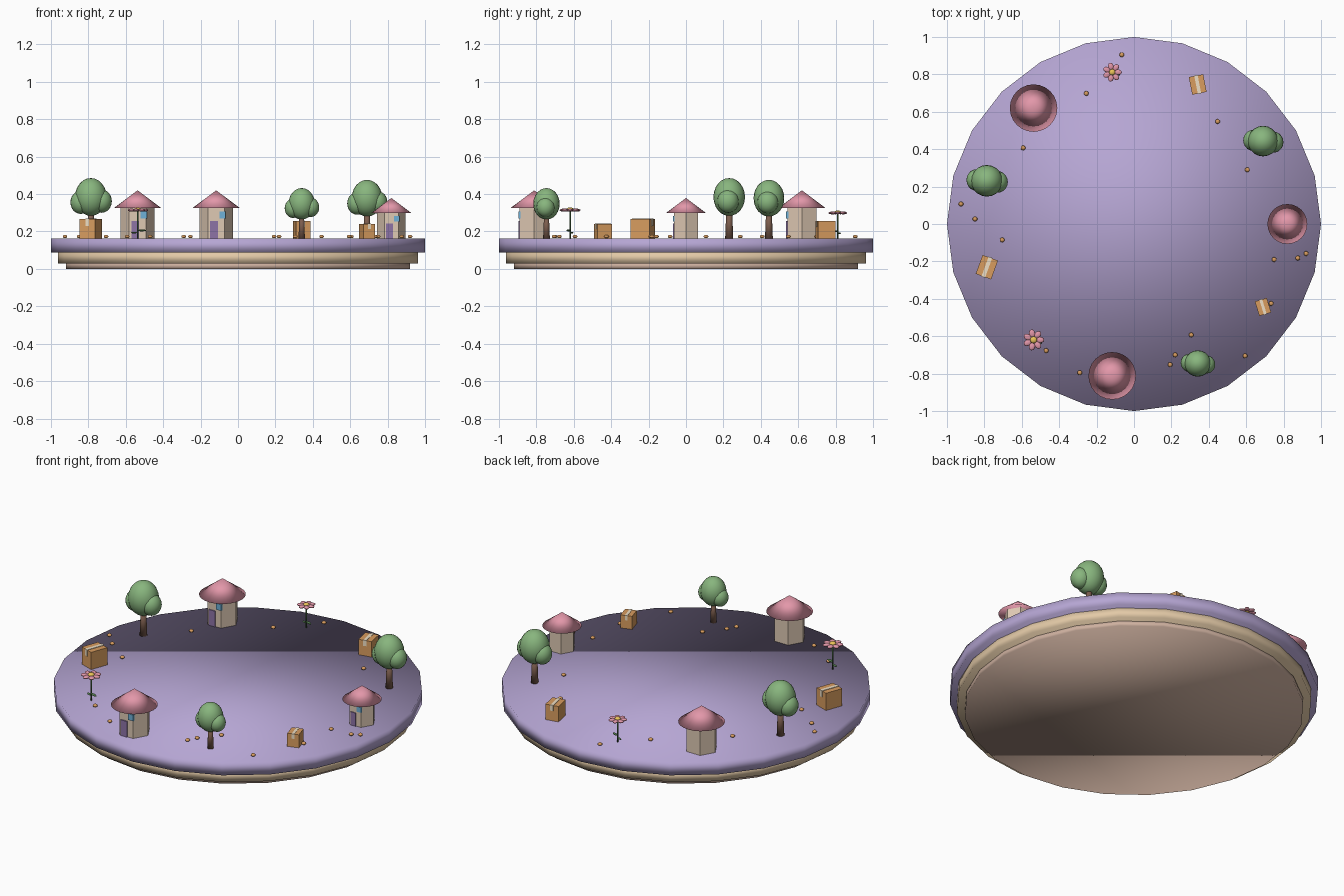
import bpy, math
from mathutils import Vector, Matrix

if "Cube" in bpy.data.objects:
    bpy.data.objects.remove(bpy.data.objects["Cube"])

FLOOR = 0.163


def material(name, r, g, b):
    m = bpy.data.materials.new(name)
    m.diffuse_color = (*[(c / 255) ** 2.2 for c in (r, g, b)], 1)
    m.use_nodes = True
    m.node_tree.nodes["Principled BSDF"].inputs["Base Color"].default_value = m.diffuse_color
    return m


PURPLE = material("lilac", 180, 164, 210)
TAN = material("tan", 226, 200, 165)
BASE = material("rose_tan", 205, 175, 158)
WALL = material("wall", 222, 200, 178)
PINK = material("pink", 226, 150, 168)
DOOR = material("door_purple", 140, 115, 165)
GLASS = material("glass_blue", 110, 175, 215)
GREEN = material("green", 135, 180, 125)
BARK = material("bark", 125, 95, 80)
CARD = material("cardboard", 215, 155, 95)
TAPE = material("tape", 238, 222, 195)
YELLOW = material("yellow", 235, 195, 90)
STEM = material("stem_green", 85, 125, 80)


def finish(name, mat, frame, local, smooth):
    o = bpy.context.object
    o.name = name
    o.data.materials.append(mat)
    o.data.polygons.foreach_set("use_smooth", [smooth] * len(o.data.polygons))
    o.matrix_world = frame @ local
    return o


def cone(name, mat, frame, r1, r2, z0, z1, sides, smooth=True, turn=0.0):
    bpy.ops.mesh.primitive_cone_add(vertices=sides, radius1=r1, radius2=r2, depth=z1 - z0)
    local = Matrix.Translation((0, 0, (z0 + z1) / 2)) @ Matrix.Rotation(turn, 4, 'Z')
    return finish(name, mat, frame, local, smooth)


def ball(name, mat, frame, loc, radii, turn=0.0, seg=20, rings=12):
    bpy.ops.mesh.primitive_uv_sphere_add(segments=seg, ring_count=rings, radius=1)
    local = Matrix.Translation(loc) @ Matrix.Rotation(turn, 4, 'Z') @ Matrix.Diagonal((*radii, 1))
    return finish(name, mat, frame, local, True)


def box(name, mat, frame, loc, size):
    bpy.ops.mesh.primitive_cube_add(size=1)
    return finish(name, mat, frame, Matrix.Translation(loc) @ Matrix.Diagonal((*size, 1)), False)


def house(f):
    # Six-sided walls with a vertex on each side, flat face to the front
    cone("house_walls", WALL, f, 0.09, 0.09, 0, 0.17, 6, False, math.pi / 2)
    cone("house_roof", PINK, f, 0.127, 0, 0.162, 0.257, 24)
    box("house_door", DOOR, f, (-0.012, -0.078, 0.047), (0.042, 0.012, 0.094))
    box("house_window", GLASS, f, (0.034, -0.078, 0.125), (0.034, 0.012, 0.036))


def tree(f):
    cone("tree_trunk", BARK, f, 0.021, 0.015, 0, 0.15, 10)
    ball("tree_crown", GREEN, f, (0, 0, 0.215), (0.082, 0.082, 0.098))
    ball("tree_crown_left", GREEN, f, (-0.053, 0.004, 0.187), (0.053, 0.056, 0.06))
    ball("tree_crown_right", GREEN, f, (0.056, -0.006, 0.193), (0.053, 0.056, 0.06))


def parcel(f):
    w, d, h = 0.085, 0.104, 0.1
    box("parcel_box", CARD, f, (0, 0, h / 2), (w, d, h))
    box("parcel_tape_top", TAPE, f, (0, 0, h), (0.02, d + 0.006, 0.005))
    for s in (-1, 1):
        box("parcel_tape_end", TAPE, f, (0, s * d / 2, h - 0.017), (0.02, 0.006, 0.036))


def flower(f):
    cone("flower_stem", STEM, f, 0.004, 0.004, 0, 0.148, 8)
    ball("flower_leaf", STEM, f, (0.023, -0.008, 0.042), (0.024, 0.009, 0.005), -0.4, 12, 8)
    ball("flower_leaf", STEM, f, (-0.018, 0.008, 0.03), (0.018, 0.008, 0.004), -0.4, 12, 8)
    for i in range(7):
        a = i * math.tau / 7
        ball("flower_petal", PINK, f, (0.035 * math.cos(a), 0.035 * math.sin(a), 0.148),
             (0.021, 0.016, 0.008), a, 12, 8)
    ball("flower_centre", YELLOW, f, (0, 0, 0.152), (0.018, 0.018, 0.011), 0, 12, 8)


# Stepped round base, 24 sides
I = Matrix.Identity(4)
cone("base_foot", BASE, I, 0.92, 0.92, 0, 0.033, 24)
cone("base_middle", TAN, I, 0.963, 0.963, 0.03, 0.09, 24)
cone("base_top", PURPLE, I, 1, 1, 0.087, 0.162, 24)

# Eleven items evenly spaced in a ring: builder, scale, turn in degrees
ring = [(house, 0.84, 0), (tree, 1.0, 0), (parcel, 0.92, 11), (flower, 0.92, 0),
        (house, 1.0, 0), (tree, 1.03, 0), (parcel, 1.03, -20), (flower, 1.02, 0),
        (house, 1.0, 0), (tree, 0.86, 0), (parcel, 0.78, 17)]
for i, (build, s, turn) in enumerate(ring):
    a = i * math.tau / len(ring)
    build(Matrix.Translation((0.82 * math.cos(a), 0.82 * math.sin(a), FLOOR))
          @ Matrix.Rotation(math.radians(turn), 4, 'Z') @ Matrix.Scale(s, 4))

# Scattered pebbles
pebbles = [(-.065, .905), (-.255, .698), (.447, .548), (.606, .29), (-.593, .407), (-.925, .107),
           (-.85, .027), (-.705, -.085), (-.47, -.677), (-.29, -.795), (.193, -.752),
           (.22, -.7), (.306, -.593), (.594, -.705), (.749, -.19), (.876, -.182), (.92, -.158),
           (.733, -.425)]
for x, y in pebbles:
    ball("pebble", CARD, I, (x, y, FLOOR + 0.01), (0.013, 0.013, 0.009), 0, 10, 6)
